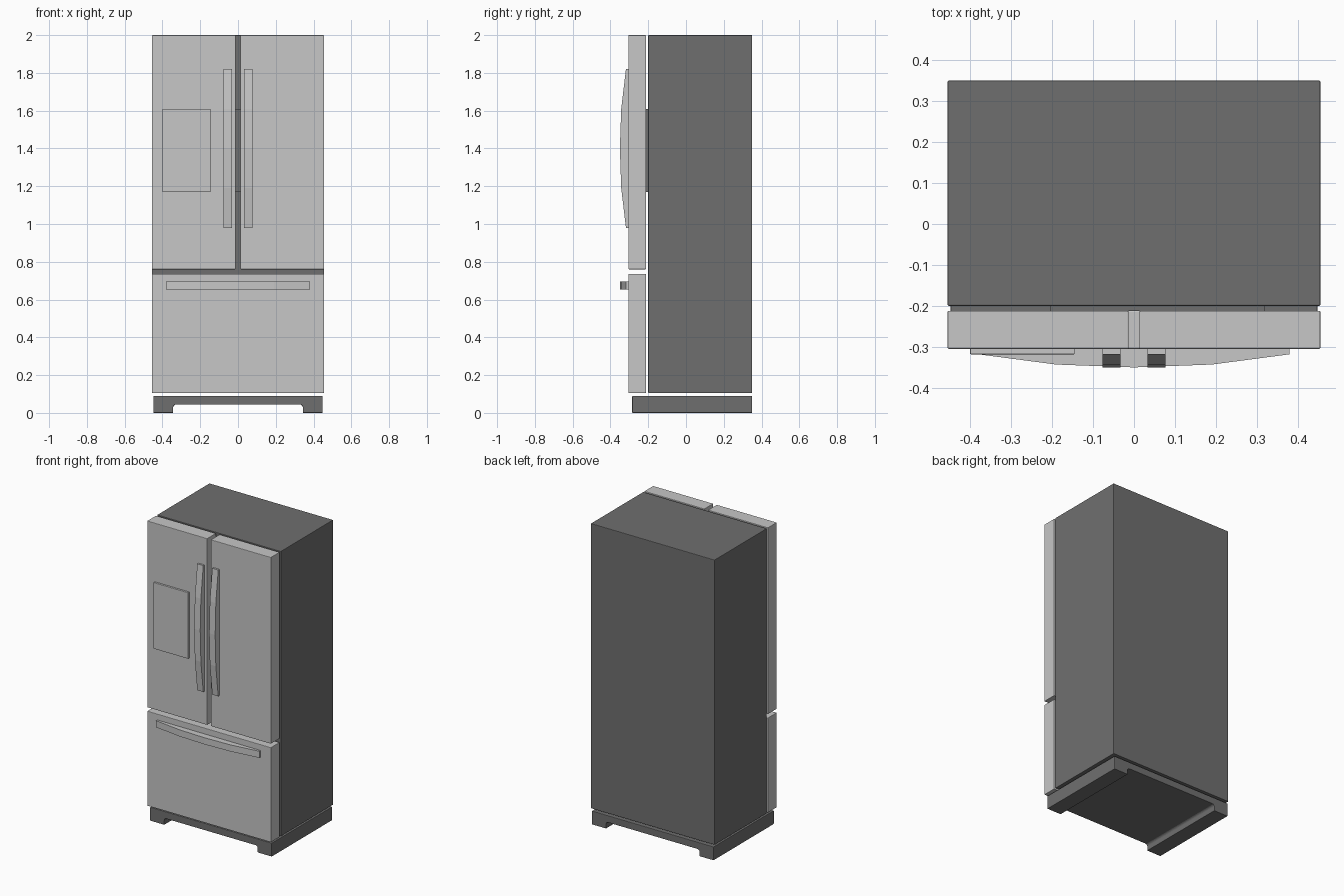
import bpy
import bmesh
from math import cos, sin, pi

if "Cube" in bpy.data.objects:
    bpy.data.objects.remove(bpy.data.objects["Cube"])


def material(name, value):
    m = bpy.data.materials.new(name)
    m.use_nodes = True
    color = (value, value, value, 1)
    m.diffuse_color = color
    m.node_tree.nodes["Principled BSDF"].inputs["Base Color"].default_value = color
    return m


LIGHT = material("light grey", 0.57)
DARK = material("dark grey", 0.159)


def finish(name, bm, mat, bevel):
    bmesh.ops.recalc_face_normals(bm, faces=bm.faces)
    mesh = bpy.data.meshes.new(name)
    bm.to_mesh(mesh)
    bm.free()
    mesh.materials.append(mat)
    obj = bpy.data.objects.new(name, mesh)
    bpy.context.collection.objects.link(obj)
    if bevel:
        mod = obj.modifiers.new("edge", "BEVEL")
        mod.width = bevel
        mod.segments = 2
        mod.limit_method = "ANGLE"
    return obj


def prism(name, outline, axis, lo, hi, mat, bevel=0):
    """Extrude a 2D outline along an axis; the outline uses the other two axes in order."""
    bm = bmesh.new()
    points = []
    for p in outline:
        co = list(p)
        co.insert(axis, lo)
        points.append(bm.verts.new(co))
    face = bm.faces.new(points)
    new = bmesh.ops.extrude_face_region(bm, geom=[face])["geom"]
    shift = [0, 0, 0]
    shift[axis] = hi - lo
    bmesh.ops.translate(bm, vec=shift, verts=[v for v in new if isinstance(v, bmesh.types.BMVert)])
    return finish(name, bm, mat, bevel)


def box(name, x, y, z, mat, bevel=0.003):
    outline = [(x[0], y[0]), (x[1], y[0]), (x[1], y[1]), (x[0], y[1])]
    return prism(name, outline, 2, z[0], z[1], mat, bevel)


# Cabinet, and the spacer plate behind the doors
box("cabinet", (-0.455, 0.455), (-0.2, 0.35), (0.105, 2), DARK)
box("spacer_plate", (-0.205, 0.32), (-0.212, -0.198), (1.17, 1.61), DARK, 0)

# Doors, drawer and dispenser
DOOR_Y = (-0.305, -0.212)
box("right_door", (-0.455, -0.013), DOOR_Y, (0.76, 2), LIGHT)
box("left_door", (0.013, 0.455), DOOR_Y, (0.76, 2), LIGHT)
box("freezer_drawer", (-0.455, 0.455), DOOR_Y, (0.105, 0.735), LIGHT)
box("dispenser_panel", (-0.4, -0.145), (-0.318, -0.3), (1.17, 1.61), LIGHT, 0.002)

# Bowed handles: fraction of half length and depth
BOW = [(-1, -0.303), (-1, -0.318), (-0.5, -0.343), (0, -0.35),
       (0.5, -0.343), (1, -0.318), (1, -0.303)]
upright = [(y, 1.4 + 0.42 * t) for t, y in BOW]
prism("right_door_handle", upright, 0, -0.077, -0.033, LIGHT)
prism("left_door_handle", upright, 0, 0.033, 0.077, LIGHT)
prism("drawer_handle", [(0.38 * t, y) for t, y in BOW], 2, 0.652, 0.696, LIGHT)

# Plinth with a rounded channel between its feet
R, TOP, INNER = 0.015, 0.044, 0.343
corner = [(INNER - R + R * cos(a * pi / 8), TOP - R + R * sin(a * pi / 8)) for a in range(5)]
half = [(0.448, 0.09), (0.448, 0), (INNER, 0)] + corner
prism("plinth", half + [(-x, z) for x, z in reversed(half)], 1, -0.285, 0.35, DARK, 0.003)
